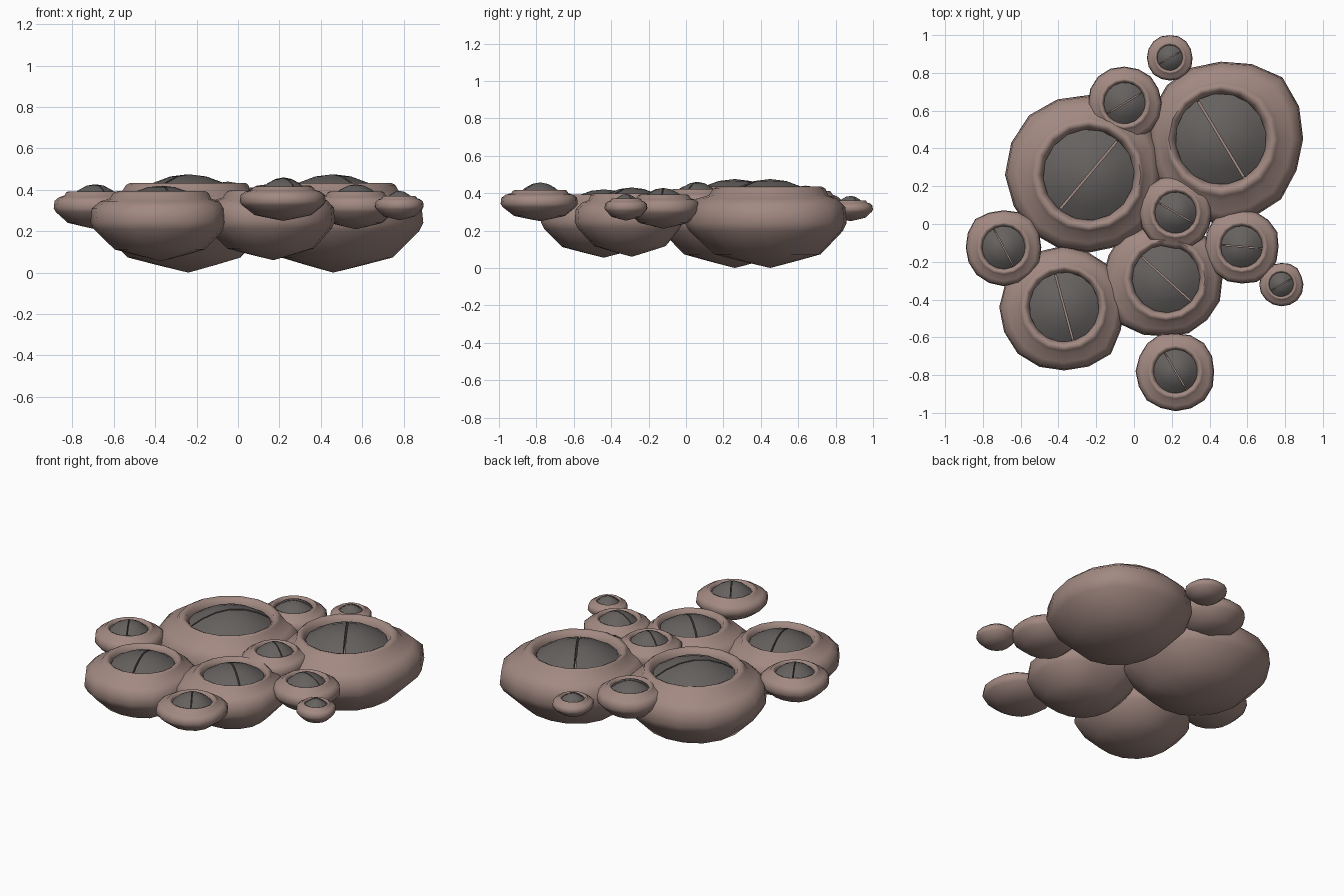
import bpy, bmesh, math, random

if "Cube" in bpy.data.objects:
    bpy.data.objects.remove(bpy.data.objects["Cube"])

random.seed(4)
SEGS = 16


def material(name, col):
    m = bpy.data.materials.new(name)
    m.diffuse_color = (*col, 1)
    m.use_nodes = True
    m.node_tree.nodes["Principled BSDF"].inputs["Base Color"].default_value = m.diffuse_color
    return m


SHELL = material("shell_brown", (0.36, 0.25, 0.22))
LID = material("lid_grey", (0.13, 0.12, 0.115))

# shell profile: (radius, height, share of the outline wobble)
PROFILE = [(0.34, 0.085, 1), (0.66, 0.17, 1), (0.95, 0.46, 1), (1.0, 0.56, 1),
           (0.98, 0.76, 1), (0.87, 0.86, 0.9), (0.74, 0.905, 0.5), (0.695, 0.985, 0.25),
           (0.65, 1.01, 0.1), (0.605, 0.99, 0), (0.57, 0.92, 0), (0.55, 0.84, 0)]


def finish(bm, name, loc, mat, angle):
    bmesh.ops.recalc_face_normals(bm, faces=bm.faces)
    me = bpy.data.meshes.new(name)
    bm.to_mesh(me)
    bm.free()
    ob = bpy.data.objects.new(name, me)
    bpy.context.collection.objects.link(ob)
    ob.location = loc
    me.materials.append(mat)
    bpy.ops.object.select_all(action='DESELECT')
    ob.select_set(True)
    bpy.context.view_layer.objects.active = ob
    bpy.ops.object.shade_smooth_by_angle(angle=math.radians(angle))
    return ob


def shell(name, x, y, r, z0, rim, outline):
    # lathe-like bowl with an irregular outline and a rolled rim
    bm = bmesh.new()
    h = rim - z0
    n = len(outline)
    wob = []
    for i in range(SEGS):
        t = i * n / SEGS
        a, b = outline[int(t) % n], outline[(int(t) + 1) % n]
        wob.append(a + (b - a) * (t % 1) + random.uniform(-0.02, 0.02))
    rings = []
    for pr, pz, w in PROFILE:
        ring = []
        for i in range(SEGS):
            a = 2 * math.pi * i / SEGS
            rr = r * pr * (1 + (wob[i] - 1) * w)
            ring.append(bm.verts.new((rr * math.cos(a), rr * math.sin(a), h * pz)))
        rings.append(ring)
    for lo, hi in zip(rings, rings[1:]):
        for i in range(SEGS):
            j = (i + 1) % SEGS
            bm.faces.new((lo[i], lo[j], hi[j], hi[i]))
    for ring, z in ((rings[0], 0), (rings[-1], h * 0.82)):
        c = bm.verts.new((0, 0, z))
        for i in range(SEGS):
            bm.faces.new((ring[i], ring[(i + 1) % SEGS], c))
    finish(bm, name, (x, y, z0), SHELL, 60)


def lids(name, x, y, r, rim, top, slit):
    # two half domes meeting at a narrow slit
    rad, edge = 0.56 * r, rim - 0.09 * r
    gap, n = 0.022 * rad, 8
    for side in range(2):
        bm = bmesh.new()
        rings = []
        for f in (0.0, 0.35, 0.7, 1.0):
            z = edge + (top - edge) * (1 - f ** 2)
            rings.append([bm.verts.new((rad * f * math.cos(math.pi * k / n),
                                        gap + (rad - gap) * f * math.sin(math.pi * k / n), z))
                          for k in range(n + 1)] if f else [bm.verts.new((0, gap, z))])
        for k in range(n):
            bm.faces.new((rings[0][0], rings[1][k], rings[1][k + 1]))
        for a, b in zip(rings[1:], rings[2:]):
            for k in range(n):
                bm.faces.new((a[k], b[k], b[k + 1], a[k + 1]))
        # wall facing the slit
        row = [g[0] for g in rings[:0:-1]] + [rings[0][0]] + [g[-1] for g in rings[1:]]
        low = [bm.verts.new((v.co.x, v.co.y, edge - 0.02 * r)) for v in row]
        for k in range(len(row) - 1):
            bm.faces.new((row[k], row[k + 1], low[k + 1], low[k]))
        ob = finish(bm, f"{name}_lid_{side + 1}", (x, y, 0), LID, 35)
        ob.rotation_euler.z = math.radians(slit) + math.pi * side


ROUND = [1, 1.03, 0.98, 1.03, 1, 1.02, 1, 1.03]
# name, x, y, radius, bottom, rim height, lid top, slit angle, outline every 45 degrees
CUPS = [
    ("large_left", -0.24, 0.26, 0.43, 0.0, 0.43, 0.475, 50, [0.9, 1.0, 1.0, 1.02, 1.02, 1.0, 0.97, 0.97]),
    ("large_right", 0.46, 0.45, 0.43, 0.0, 0.43, 0.475, -59, [1.0, 1.06, 0.96, 0.93, 0.87, 0.98, 1.06, 1.05]),
    ("medium_left", -0.37, -0.44, 0.33, 0.055, 0.39, 0.42, -75, [0.95, 0.97, 0.97, 0.97, 1.04, 1.05, 1.03, 1.05]),
    ("medium_middle", 0.17, -0.29, 0.32, 0.06, 0.395, 0.43, -42, [0.95, 0.98, 0.85, 1.02, 1.06, 1.06, 0.96, 0.97]),
    ("small_back", -0.05, 0.64, 0.195, 0.22, 0.41, 0.44, 31, ROUND),
    ("small_centre", 0.22, 0.06, 0.195, 0.23, 0.42, 0.46, -30, ROUND),
    ("small_left", -0.69, -0.125, 0.203, 0.21, 0.39, 0.427, -62, ROUND),
    ("small_right", 0.57, -0.12, 0.197, 0.21, 0.39, 0.427, -5, ROUND),
    ("small_front", 0.22, -0.78, 0.208, 0.25, 0.415, 0.457, -59, ROUND),
    ("tiny_back", 0.19, 0.88, 0.12, 0.25, 0.36, 0.385, 30, ROUND),
    ("tiny_right", 0.78, -0.32, 0.115, 0.253, 0.37, 0.395, 30, ROUND),
]

for name, x, y, r, z0, rim, top, slit, outline in CUPS:
    shell(name + "_shell", x, y, r, z0, rim, outline)
    lids(name, x, y, r, rim, top, slit)
